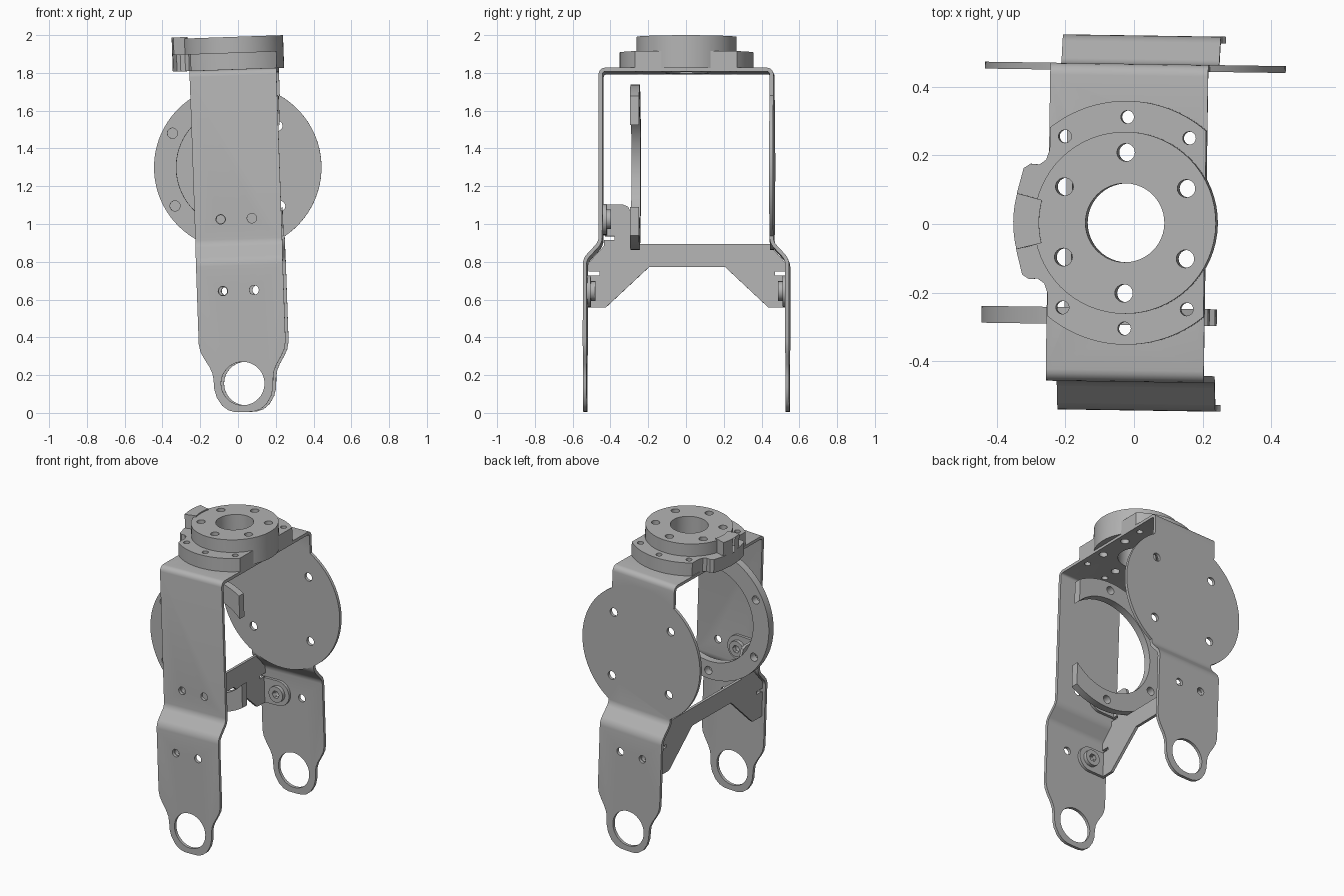
import bpy, bmesh, math
from mathutils import Matrix, Vector

cube = bpy.data.objects.get("Cube")
if cube:
    bpy.data.objects.remove(cube, do_unlink=True)

grey = bpy.data.materials.new("bare_metal_grey")
grey.use_nodes = True
COLOUR = (0.45, 0.45, 0.45, 1)
grey.diffuse_color = COLOUR
grey.node_tree.nodes["Principled BSDF"].inputs["Base Color"].default_value = COLOUR

# The whole assembly leans slightly
LEAN = (Matrix.Translation((0.008, 0.003, 1)) @ Matrix.Rotation(math.radians(-0.85), 4, 'Z')
        @ Matrix.Rotation(math.radians(-2), 4, 'Y') @ Matrix.Translation((0, 0, -1)))
parts = []


def new_object(name, bm):
    bmesh.ops.recalc_face_normals(bm, faces=bm.faces[:])
    mesh = bpy.data.meshes.new(name)
    bm.to_mesh(mesh)
    bm.free()
    mesh.materials.append(grey)
    obj = bpy.data.objects.new(name, mesh)
    bpy.context.collection.objects.link(obj)
    parts.append(obj)
    return obj


def place(axis, a, b, depth):
    return {'X': (depth, a, b), 'Y': (a, depth, b), 'Z': (a, b, depth)}[axis]


def prism(name, outline, axis, lo, hi):
    """Flat outline extruded along one axis."""
    bm = bmesh.new()
    face = bm.faces.new([bm.verts.new(place(axis, a, b, lo)) for a, b in outline])
    new = bmesh.ops.extrude_face_region(bm, geom=[face])["geom"]
    shift = Vector(place(axis, 0, 0, hi - lo))
    bmesh.ops.translate(bm, vec=shift, verts=[v for v in new if isinstance(v, bmesh.types.BMVert)])
    return new_object(name, bm)


def arc(radius, start, end, steps, ca=0, cb=0):
    angles = [math.radians(start + (end - start) * i / steps) for i in range(steps + 1)]
    return [(ca + radius * math.cos(t), cb + radius * math.sin(t)) for t in angles]


def circle(radius, ca=0, cb=0, steps=32):
    return arc(radius, 0, 360, steps, ca, cb)[:-1]


def mirror(half, flip_a=True):
    """Close a half outline by reflecting it."""
    return half + [(-a, b) if flip_a else (a, -b) for a, b in reversed(half) if (a if flip_a else b)]


def bake(obj):
    graph = bpy.context.evaluated_depsgraph_get()
    mesh = bpy.data.meshes.new_from_object(obj.evaluated_get(graph))
    obj.modifiers.clear()
    obj.data = mesh


def combine(obj, tool, operation):
    mod = obj.modifiers.new("combine", 'BOOLEAN')
    mod.operation, mod.solver, mod.object = operation, 'EXACT', tool
    bake(obj)
    parts.remove(tool)
    bpy.data.objects.remove(tool, do_unlink=True)


def drill(obj, axis, lo, hi, radius, centres, steps=24):
    for a, b in centres:
        combine(obj, prism("drill", circle(radius, a, b, steps), axis, lo, hi), 'DIFFERENCE')


def polar(radius, angles):
    return [arc(radius, t, t, 1)[0] for t in angles]


# Bent strap bracket
HALF_WIDTH = 0.23
bend = [(-0.536, -0.1), (-0.536, 0.805), (-0.453, 0.895), (-0.453, 1.81)]
bend += [(-y, z) for y, z in reversed(bend)]
bm = bmesh.new()
rows = [[bm.verts.new((x, y, z)) for x in (-0.4, 0.4)] for y, z in bend]
for (a, b), (c, d) in zip(rows, rows[1:]):
    bm.faces.new((a, b, d, c))
folds = [bm.edges.get(row) for row in rows[1:-1]]
bmesh.ops.bevel(bm, geom=folds, offset=0.025, segments=4, profile=0.5, affect='EDGES')
bracket = new_object("bracket", bm)
sheet = bracket.modifiers.new("sheet", 'SOLIDIFY')
sheet.thickness, sheet.offset, sheet.use_even_offset = 0.02, 0, True
bake(bracket)

# Leg silhouette with necked, rounded feet
leg = [(HALF_WIDTH, 1.95), (HALF_WIDTH, 0.37), (0.222, 0.33), (0.205, 0.295), (0.178, 0.25),
       (0.163, 0.215), (0.158, 0.18), (0.156, 0.13), (0.144, 0.085), (0.118, 0.042),
       (0.085, 0.016), (0.05, 0.005), (0, 0.004)]
combine(bracket, prism("silhouette", mirror(leg), 'Y', -0.8, 0.8), 'INTERSECT')

# Round side plate on the back leg
PIVOT = 1.3
combine(bracket, prism("side_plate", circle(0.438, 0, PIVOT, 72), 'Y', 0.443, 0.463), 'UNION')
drill(bracket, 'Y', 0.3, 0.6, 0.027, [(a, PIVOT + b) for a, b in polar(0.3, (45, 135, 225, 315))])

# Bracket holes
SCREW_X, LOW_Z, HIGH_Z = -0.092, 0.648, 1.028
drill(bracket, 'Y', -0.8, 0.8, 0.115, [(-0.004, 0.155)], 40)
drill(bracket, 'Y', -0.8, 0.8, 0.025, [(SCREW_X, LOW_Z), (0.073, LOW_Z)])
drill(bracket, 'Y', -0.8, 0, 0.025, [(SCREW_X, HIGH_Z), (0.073, HIGH_Z)])

# Hub on top: clipped flange with a side lobe, plus a round boss
flange = arc(0.355, 49.6, 129.3, 20)
flange += [(-0.225, 0.21), (-0.235, 0.18), (-0.255, 0.166), (-0.28, 0.168), (-0.3, 0.155),
           (-0.318, 0.085), (-0.325, 0)]
HUB_BASE, HUB_TOP = 1.818, 1.991
hub = prism("hub", mirror(flange, False), 'Z', HUB_BASE, 1.908)
combine(hub, prism("boss", circle(0.265, steps=64), 'Z', HUB_BASE, HUB_TOP), 'UNION')
tab = arc(0.325, 165.5, 194.5, 8) + arc(0.25, 194.5, 165.5, 8)
combine(hub, prism("lobe_tab", tab, 'Z', 1.9, 1.999), 'UNION')
for body in (hub, bracket):
    drill(body, 'Z', 1.7, 2.1, 0.115, [(0, 0)], 48)
    drill(body, 'Z', 1.7, 2.1, 0.026, polar(0.205, range(30, 390, 60)))
    drill(body, 'Z', 1.7, 2.1, 0.019, polar(0.308, (54, 90, 126, 234, 270, 306)))

# Open ring behind the front leg
CUT_X, OUTER, INNER = 0.235, 0.438, 0.32
ends = [math.degrees(math.acos(CUT_X / r)) for r in (OUTER, INNER)]
c_shape = (arc(OUTER, ends[0], 360 - ends[0], 56, 0, PIVOT)
           + arc(INNER, 360 - ends[1], ends[1], 56, 0, PIVOT))
ring = prism("open_ring", c_shape, 'Y', -0.297, -0.248)
drill(ring, 'Y', -0.4, -0.1, 0.027, [(a, PIVOT + b) for a, b in polar(0.385, (90, 150, 210, 270))])

# Cross brace joining the legs, with relief notches at the folds
PLATE_X = -0.21
lower = [(0.2, 0.78), (0.43, 0.565), (0.515, 0.565), (0.515, 0.735), (0.465, 0.735),
         (0.465, 0.755), (0.522, 0.755), (0.522, 0.8), (0.441, 0.89)]
upper = [(0.441, 0.9), (-0.3, 0.9), (-0.3, 1.07), (-0.312, 1.098), (-0.34, 1.11), (-0.435, 1.11),
         (-0.435, 0.942), (-0.385, 0.942), (-0.385, 0.922), (-0.441, 0.922)]
brace = lower + upper + [(-y, z) for y, z in reversed(lower)]
prism("cross_brace", brace, 'X', PLATE_X, PLATE_X + 0.018)

# Folded ears, each held by a screw
for label, wall, inward, z in (("front_lower", -0.526, 1, LOW_Z), ("back_lower", 0.526, -1, LOW_Z),
                               ("front_upper", -0.443, 1, HIGH_Z)):
    seat, top = wall + inward * 0.018, wall + inward * 0.042
    ear_shape = [(PLATE_X, z - 0.082)] + arc(0.082, -90, 90, 16, SCREW_X, z) + [(PLATE_X, z + 0.082)]
    ear = prism(label + "_ear", ear_shape, 'Y', wall, seat)
    screw = prism(label + "_screw", circle(0.052, SCREW_X, z), 'Y', seat, top)
    for body, radius, sides in ((ear, 0.022, 24), (screw, 0.026, 6)):
        drill(body, 'Y', wall - 0.1, wall + 0.1, radius, [(SCREW_X, z)], sides)

# Lean everything and smooth the curved faces
bpy.ops.object.select_all(action='DESELECT')
for obj in parts:
    obj.data.transform(LEAN)
    obj.select_set(True)
bpy.context.view_layer.objects.active = bracket
bpy.ops.object.shade_smooth_by_angle(angle=math.radians(30))
